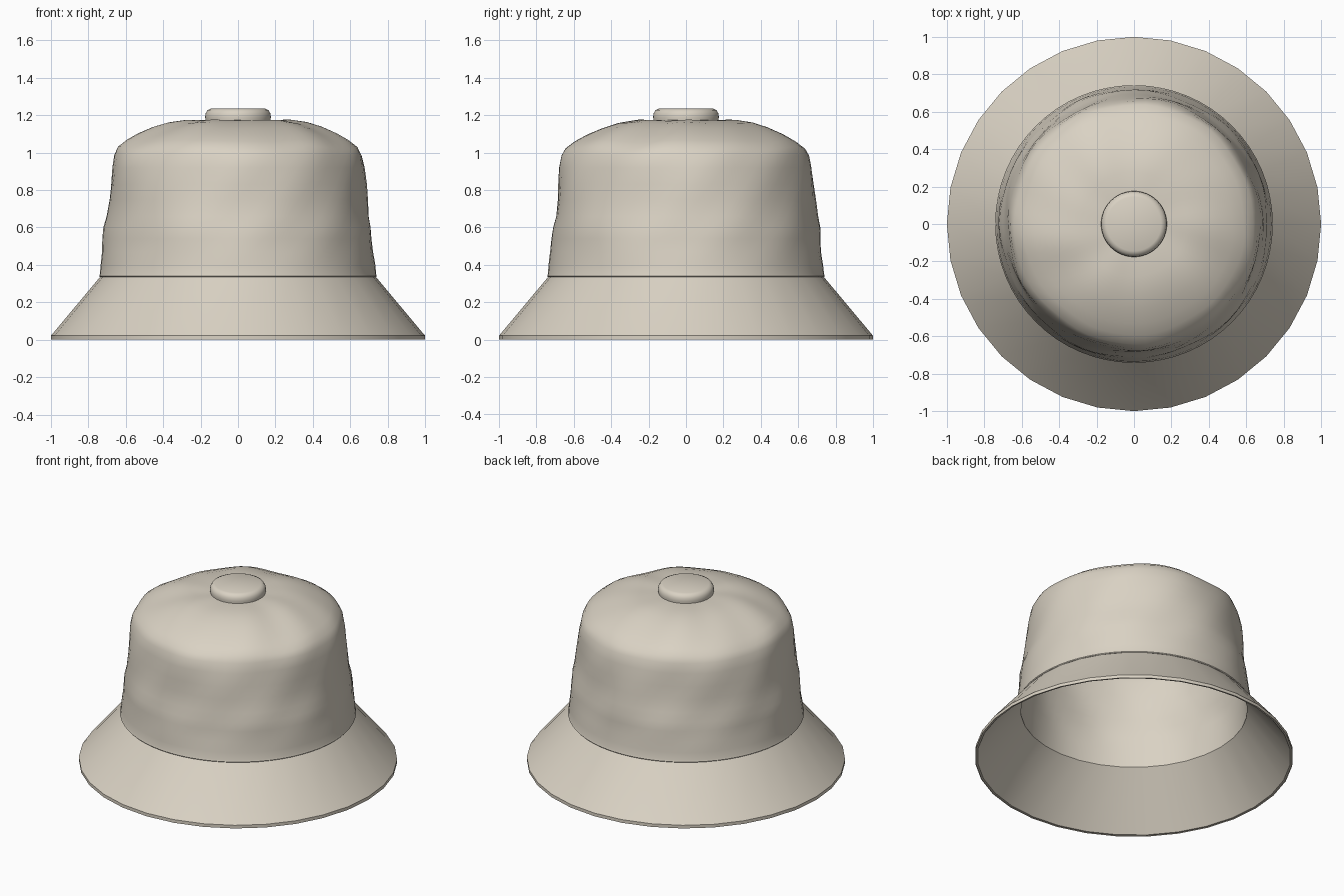
import bpy, math

if "Cube" in bpy.data.objects:
    bpy.data.objects.remove(bpy.data.objects["Cube"])

fabric = bpy.data.materials.new("beige_fabric")
fabric.diffuse_color = (0.70, 0.645, 0.55, 1)
fabric.use_nodes = True
fabric.node_tree.nodes["Principled BSDF"].inputs["Base Color"].default_value = fabric.diffuse_color


def lathe(name, profile, seg, wobble=None, angle=40, closed=False):
    """Spin an (r, z) profile about z; points with r = 0 become poles."""
    verts, rings, faces = [], [], []
    for r, z in profile:
        start = len(verts)
        if r == 0:
            verts.append((0, 0, z))
            rings.append([start] * seg)
            continue
        for i in range(seg):
            a = 2 * math.pi * i / seg
            dr, dz = wobble(a, r, z) if wobble else (0, 0)
            verts.append(((r + dr) * math.cos(a), (r + dr) * math.sin(a), z + dz))
        rings.append(list(range(start, start + seg)))
    pairs = list(zip(rings, rings[1:]))
    if closed:
        pairs.append((rings[-1], rings[0]))
    for lo, hi in pairs:
        for i in range(seg):
            j = (i + 1) % seg
            f = list(dict.fromkeys((lo[i], lo[j], hi[j], hi[i])))
            if len(f) > 2:
                faces.append(f)
    me = bpy.data.meshes.new(name)
    me.from_pydata(verts, [], faces)
    me.materials.append(fabric)
    ob = bpy.data.objects.new(name, me)
    bpy.context.collection.objects.link(ob)
    bpy.ops.object.select_all(action='DESELECT')
    ob.select_set(True)
    bpy.context.view_layer.objects.active = ob
    bpy.ops.object.shade_smooth_by_angle(angle=math.radians(angle))
    return ob


def creases(a, r, z):
    """Soft cloth unevenness, fading out at the seam and at the button."""
    k = min(1, max(0, (z - 0.36) / 0.2)) * min(1, max(0, (r - 0.15) / 0.3))
    dr = 0.004 * math.sin(5 * a + 9 * z) + 0.003 * math.sin(11 * a - 14 * z)
    dz = 0.005 * math.sin(6 * a + 1) + 0.003 * math.sin(9 * a + 5 * r)
    return k * dr, k * dz * (z > 1.0)


# Sloping brim, a thin closed ring with a turned edge
lathe("brim", [(0.985, 0.004), (0.997, 0.004), (1.0, 0.0), (1.0, 0.022),
               (0.995, 0.027), (0.735, 0.338), (0.712, 0.338)],
      32, angle=30, closed=True)

# Soft crown with a thin fabric wall
outer = [(0.738, 0.335), (0.742, 0.34), (0.738, 0.352), (0.734, 0.40),
         (0.724, 0.47), (0.719, 0.54), (0.714, 0.60), (0.700, 0.66),
         (0.690, 0.75), (0.683, 0.83), (0.674, 0.92), (0.661, 0.985),
         (0.640, 1.025), (0.590, 1.063), (0.530, 1.097), (0.450, 1.132),
         (0.370, 1.158), (0.280, 1.173), (0.170, 1.174), (0, 1.172)]
inner = [(max(0, r - 0.018), z - 0.016 * max(0, min(1, (z - 0.9) * 6)))
         for r, z in outer[4:-1]]
lathe("crown", [(0, 1.156)] + inner[::-1] + [(0.712, 0.338)] + outer, 64, creases)

# Button on top
lathe("top_button", [(0, 1.165), (0.172, 1.165), (0.176, 1.19), (0.173, 1.21),
                     (0.163, 1.227), (0.145, 1.235), (0, 1.236)], 48, angle=50)
